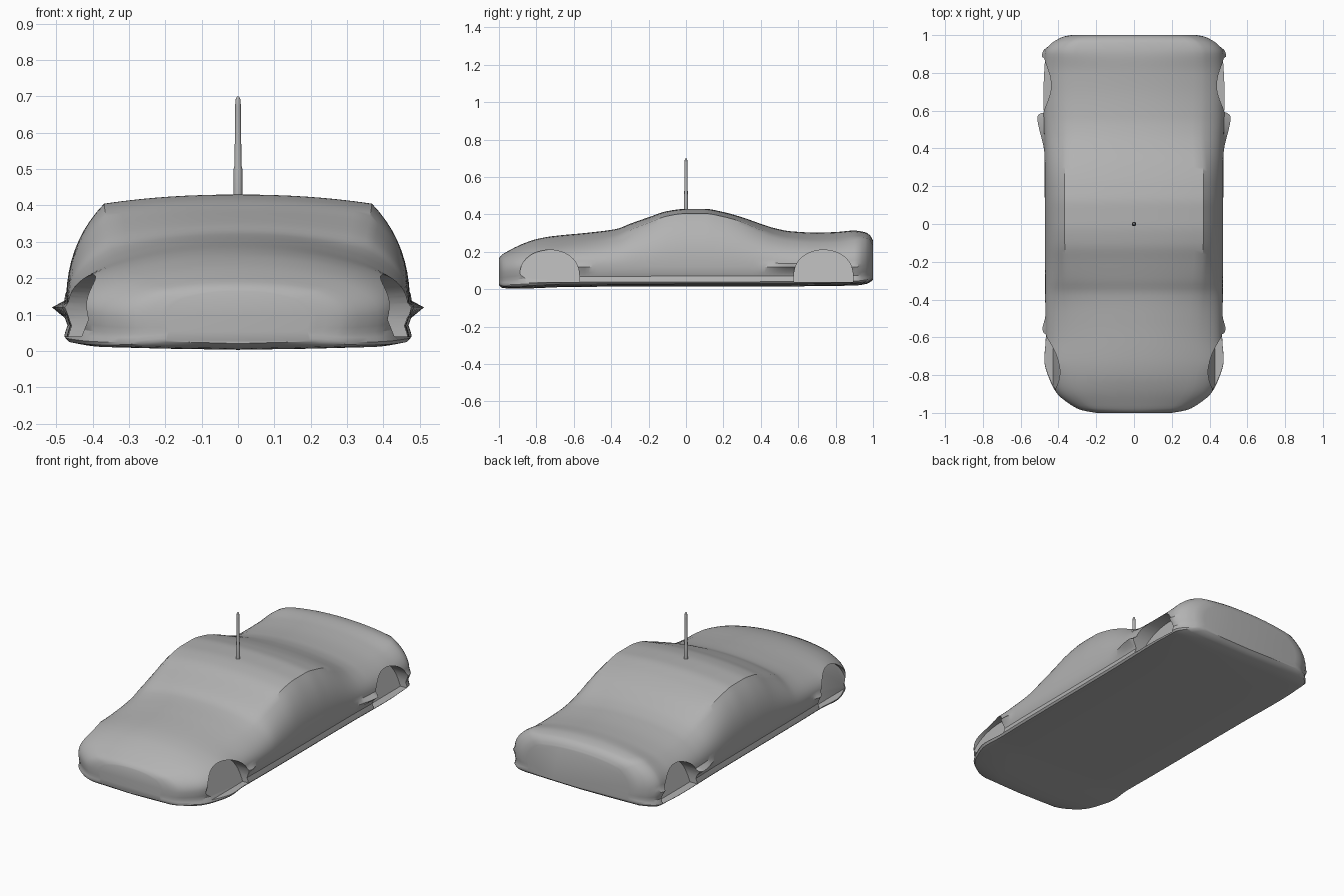
import bpy, bmesh, math

if "Cube" in bpy.data.objects:
    bpy.data.objects.remove(bpy.data.objects["Cube"])


def material(name, rgb):
    m = bpy.data.materials.new(name)
    m.diffuse_color = (*rgb, 1)
    m.use_nodes = True
    m.node_tree.nodes["Principled BSDF"].inputs["Base Color"].default_value = m.diffuse_color
    return m


grey = material("plain grey", (0.45, 0.45, 0.45))


def curve(keys):
    """Smooth interpolation through (y, value) keys without overshoot."""
    n = len(keys)
    d = [(keys[i + 1][1] - keys[i][1]) / (keys[i + 1][0] - keys[i][0]) for i in range(n - 1)]
    m = [d[0]] + [0 if a * b <= 0 else 2 * a * b / (a + b) for a, b in zip(d, d[1:])] + [d[-1]]

    def f(y):
        i = 0
        while i < n - 2 and y > keys[i + 1][0]:
            i += 1
        (y0, v0), (y1, v1) = keys[i], keys[i + 1]
        h = y1 - y0
        t = min(1, max(0, (y - y0) / h))
        return ((2 * t**3 - 3 * t**2 + 1) * v0 + (t**3 - 2 * t**2 + t) * h * m[i]
                + (3 * t**2 - 2 * t**3) * v1 + (t**3 - t**2) * h * m[i + 1])
    return f


def make_object(name, bm):
    bmesh.ops.recalc_face_normals(bm, faces=bm.faces[:])
    me = bpy.data.meshes.new(name)
    bm.to_mesh(me)
    bm.free()
    me.materials.append(grey)
    ob = bpy.data.objects.new(name, me)
    bpy.context.collection.objects.link(ob)
    return ob


def loft(name, rings):
    bm = bmesh.new()
    loops = [[bm.verts.new(p) for p in ring] for ring in rings]
    for a, b in zip(loops, loops[1:]):
        for i in range(len(a)):
            j = (i + 1) % len(a)
            bm.faces.new((a[i], a[j], b[j], b[i]))
    bm.faces.new(loops[0])
    bm.faces.new(loops[-1])
    return make_object(name, bm)


def smooth(ob, angle):
    bpy.ops.object.select_all(action='DESELECT')
    ob.select_set(True)
    bpy.context.view_layer.objects.active = ob
    bpy.ops.object.shade_smooth_by_angle(angle=math.radians(angle))


# Body curves along the length: roofline, width, shoulder, underside
top = curve([(-1, .165), (-.99, .18), (-.95, .205), (-.88, .24), (-.8, .268), (-.72, .283),
             (-.52, .303), (-.37, .323), (-.3, .35), (-.2, .385), (-.1, .418), (0, .43),
             (.1, .43), (.2, .413), (.3, .385), (.4, .35), (.48, .325), (.56, .31),
             (.7, .303), (.8, .306), (.9, .314), (.96, .304), (.985, .288), (1, .26)])
width = curve([(-1, .2), (-.985, .28), (-.95, .345), (-.9, .405), (-.84, .44), (-.72, .475),
               (-.6, .467), (-.4, .47), (.4, .474), (.57, .478), (.72, .48), (.86, .475),
               (.91, .472), (.95, .445), (.98, .4), (.993, .37), (1, .33)])
shoulder = curve([(-1, .74), (-.5, .72), (-.3, .75), (-.05, .78), (.2, .78), (.5, .74), (1, .76)])
drop = curve([(-1, .02), (-.9, .035), (-.7, .05), (-.45, .045), (-.25, .032), (0, .025), (.25, .025),
              (.5, .04), (.8, .045), (1, .025)])
under = curve([(-1, .02), (-.98, .007), (-.92, .003), (-.6, .013), (.6, .016), (.9, .02),
               (.97, .03), (1, .05)])
flare = curve([(-.85, 0), (-.6, 0), (-.56, .018), (-.48, 0), (.36, 0), (.57, .034),
               (.6, 0), (.8, 0), (.905, .014), (.94, 0)])


def section(y):
    zt, w, zf = top(y), width(y), under(y)
    r, zs = w * shoulder(y), zt - drop(y)
    zb = min(.12, zf + .5 * (zs - zf))
    s = (zb - zf) / .105
    half = [(0, zf), (.5 * w, zf + .003), (.9 * w, zf + .008 * s),
            (.98 * w, zf + .015 * s), (w, zf + .025 * s), (w - .004, zf + .04 * s),
            (w - .009, zf + .055 * s), (w - .002, zf + .075 * s), (w + flare(y), zb)]
    # Side panel curving in to the shoulder
    cx, cz = w + .006, zb + .6 * (zs - zb)
    for k in range(1, 11):
        t = k / 10
        half.append(((1 - t)**2 * w + 2 * t * (1 - t) * cx + t * t * r,
                     (1 - t)**2 * zb + 2 * t * (1 - t) * cz + t * t * zs))
    # Crowned upper skin
    for k in range(1, 9):
        t = 1 - k / 8
        half.append((r * t, zt - (zt - zs) * t**2.2))
    full = half + [(-x, z) for x, z in half[-2:0:-1]]
    return [(x, y, z) for x, z in full]


ys = sorted(set([-1, -.997, -.993, -.985, -.975] + [round(-.96 + .02 * i, 3) for i in range(97)]
                + [.57, .97, .985, .993, .997, 1]))
body = loft("car_body", [section(y) for y in ys])

# Wheel arch recesses: scoops that slope outward toward the sill
for label, yc, ry in (("front", -.73, .16), ("rear", .735, .158)):
    outline = [(yc + ry * math.cos(a), .06 + .15 * math.sin(a)**.8)
               for a in (math.pi * i / 24 for i in range(1, 24))]
    outline = [(yc + ry, .04), (yc + ry, .06)] + outline + [(yc - ry, .06), (yc - ry, .04)]
    for side in (-1, 1):
        inner = [(side * (.43 - .4 * (z - .04)), y, z) for y, z in outline]
        outer = [(side * .6, y, z) for y, z in outline]
        cutter = loft(label + "_arch_cutter", [inner, outer])
        cutter.hide_render = True
        mod = body.modifiers.new(label + "_arch", 'BOOLEAN')
        mod.operation = 'DIFFERENCE'
        mod.solver = 'EXACT'
        mod.object = cutter
        bpy.context.view_layer.objects.active = body
        bpy.ops.object.modifier_apply(modifier=mod.name)
        bpy.data.objects.remove(cutter)
smooth(body, 32)

# Roof antenna: tapered mast with a thicker base and rounded tip
mast = [(.012, .41), (.012, .5), (.0095, .51), (.008, .67), (.007, .69), (.004, .698), (.001, .7)]
antenna = loft("antenna", [[(r * math.cos(a), r * math.sin(a), z)
                            for a in (math.tau * i / 12 for i in range(12))] for r, z in mast])
smooth(antenna, 40)
